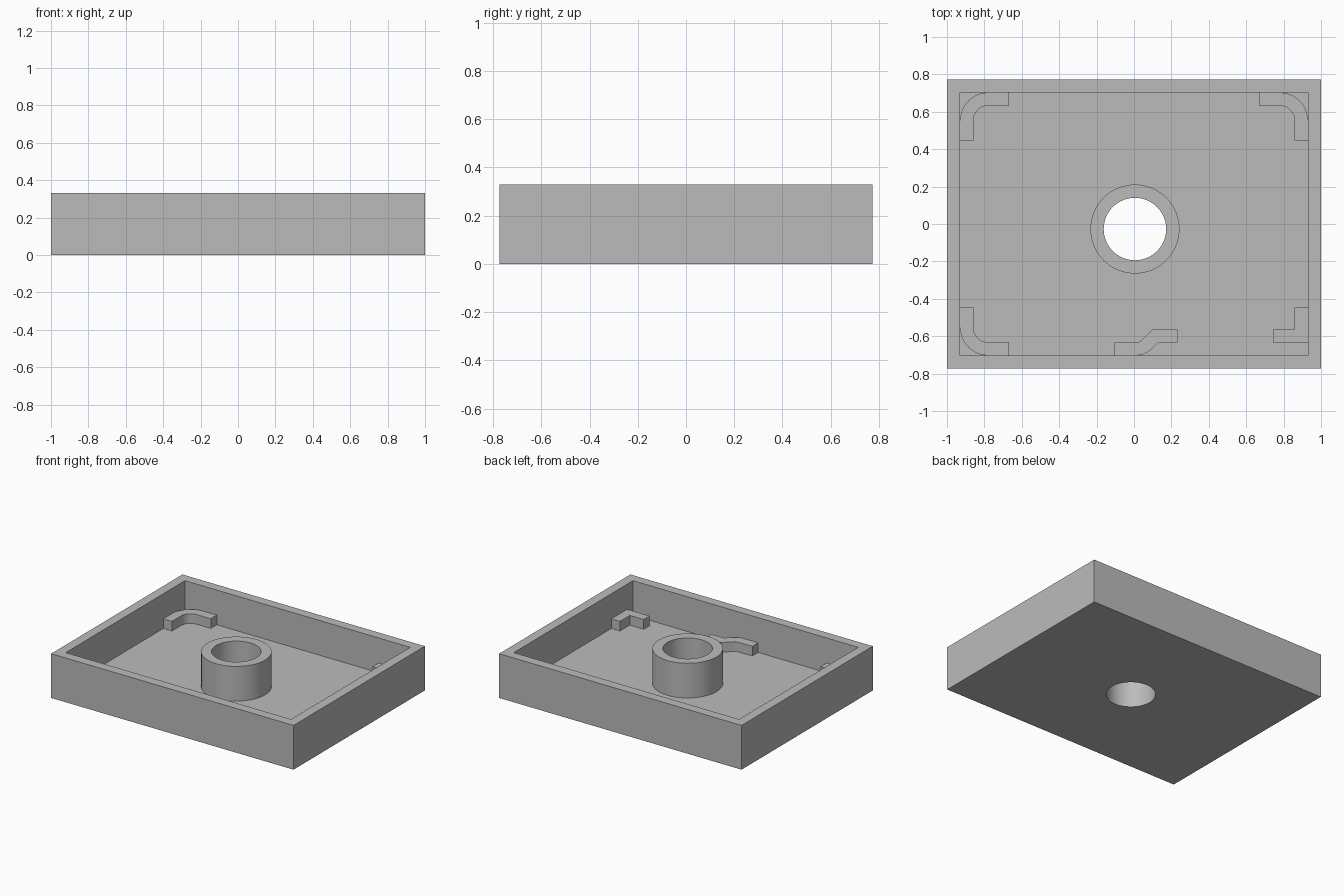
import bpy, bmesh
from math import sin, cos, radians

if "Cube" in bpy.data.objects:
    bpy.data.objects.remove(bpy.data.objects["Cube"])

W, D, H = 2.0, 1.547, 0.33        # outer size
T = 0.071                         # wall and floor thickness
IX, IY = W / 2 - T, D / 2 - T     # inner half sizes
CLIP_TOP = 0.143
BOSS = (0.005, -0.027)

grey = bpy.data.materials.new("plain grey")
grey.use_nodes = True
GREY = (0.5, 0.5, 0.5, 1)
grey.diffuse_color = GREY
grey.node_tree.nodes["Principled BSDF"].inputs["Base Color"].default_value = GREY


def prism(name, points, z0, z1):
    """Extrude an outline straight up from z0 to z1."""
    bm = bmesh.new()
    base = bm.faces.new([bm.verts.new((x, y, z0)) for x, y in points])
    top = bmesh.ops.extrude_face_region(bm, geom=[base])["geom"]
    for v in top:
        if isinstance(v, bmesh.types.BMVert):
            v.co.z = z1
    bmesh.ops.recalc_face_normals(bm, faces=bm.faces)
    mesh = bpy.data.meshes.new(name)
    bm.to_mesh(mesh)
    bm.free()
    mesh.materials.append(grey)
    ob = bpy.data.objects.new(name, mesh)
    bpy.context.collection.objects.link(ob)
    return ob


def arc(cx, cy, r, a0, a1, n):
    steps = [radians(a0 + (a1 - a0) * i / n) for i in range(n + 1)]
    return [(cx + r * cos(a), cy + r * sin(a)) for a in steps]


def rect(hx, hy):
    return [(-hx, -hy), (hx, -hy), (hx, hy), (-hx, hy)]


def circle(r):
    return arc(*BOSS, r, 0, 360, 64)[:-1]


def combine(ob, other, operation):
    """Apply a boolean and remove the helper."""
    bpy.context.view_layer.objects.active = ob
    mod = ob.modifiers.new(operation, 'BOOLEAN')
    mod.operation, mod.solver, mod.object = operation, 'EXACT', other
    bpy.ops.object.modifier_apply(modifier=mod.name)
    bpy.data.objects.remove(other)


# Open tray with a hollow round post through the floor
tray = prism("tray", rect(W / 2, D / 2), 0, H)
combine(tray, prism("cavity", rect(IX, IY), T, H + 0.1), 'DIFFERENCE')
combine(tray, prism("post", circle(0.238), T / 2, H), 'UNION')
combine(tray, prism("bore", circle(0.167), -0.1, H + 0.1), 'DIFFERENCE')

# Rounded corner clips
R = 0.147
cx, cy = IX - R, IY - R
rounded = ([(IX, 0.447)] + arc(cx, cy, R, 0, 90, 12) + [(0.667, IY), (0.667, IY - T)]
           + arc(cx, cy, R - T, 90, 0, 12) + [(IX - T, 0.447)])
clips = []
for name, sx, sy in (("back_left", 1, 1), ("back_right", -1, 1), ("front_right", -1, -1)):
    outline = [(sx * x, sy * y) for x, y in rounded]
    clips.append(prism(name + "_corner_clip", outline, T, CLIP_TOP))

# Square stepped clip in the remaining corner
Y1, Y2 = -0.633, -0.563
clips.append(prism("front_left_corner_clip", [
    (IX, -0.447), (IX - T, -0.447), (IX - T, Y2), (0.743, Y2), (0.743, Y1), (IX, Y1)],
    T, CLIP_TOP))

# Bent clip on the front wall
bx, by, br = 0.016, -0.596, 0.106
clips.append(prism("front_bent_clip",
    [(-0.104, -IY)] + arc(bx, by, br, -90, -45, 8) + [(0.13, Y1), (0.233, Y1), (0.233, Y2), (0.1, Y2)]
    + arc(bx, by, br - T, -45, -90, 8) + [(-0.104, Y1)],
    T, CLIP_TOP))

# Smooth the curved walls, keep edges crisp
bpy.ops.object.select_all(action='DESELECT')
for ob in [tray] + clips:
    ob.select_set(True)
bpy.context.view_layer.objects.active = tray
bpy.ops.object.shade_smooth_by_angle(angle=radians(30))
